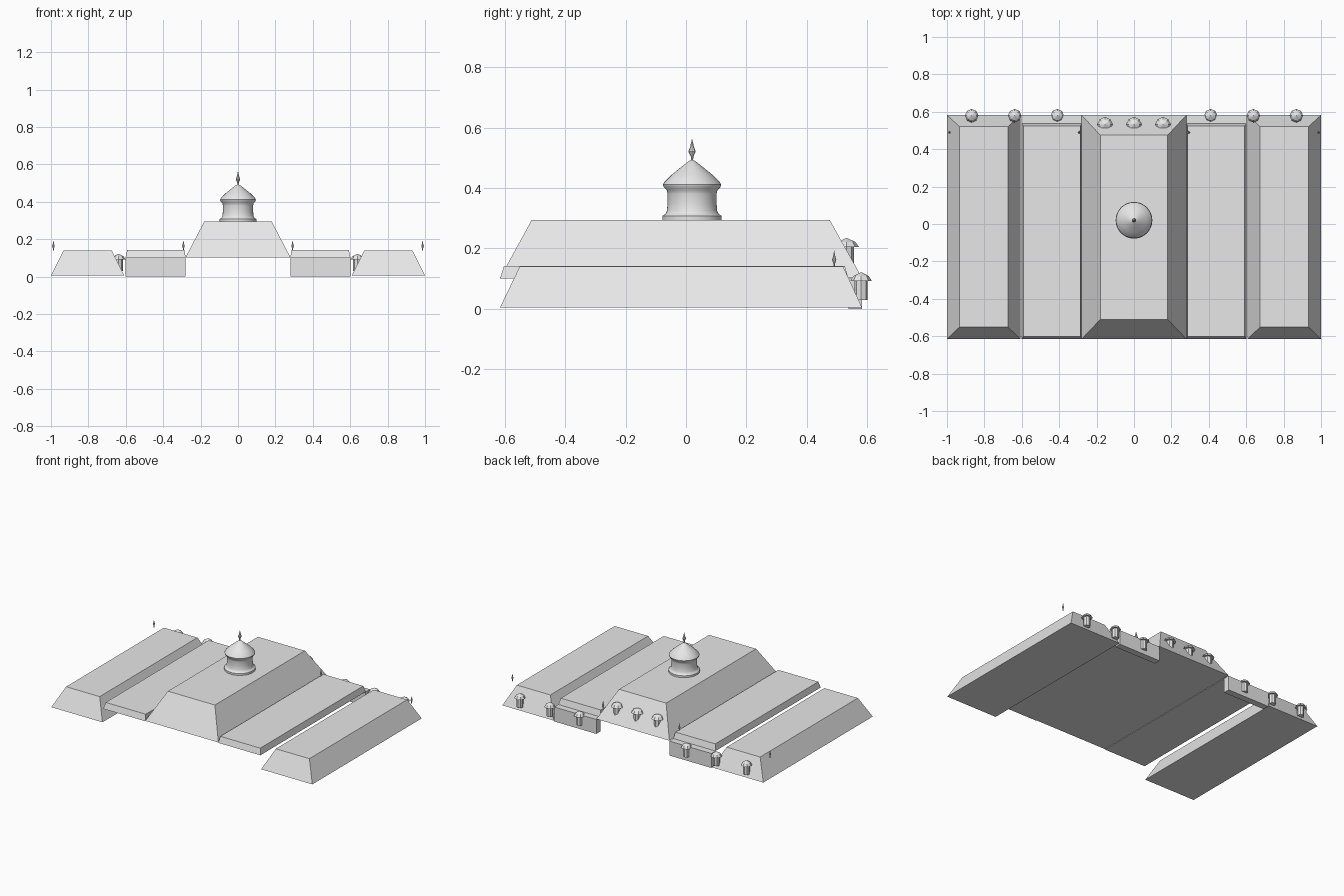
import bpy
import bmesh
import math

if "Cube" in bpy.data.objects:
    bpy.data.objects.remove(bpy.data.objects["Cube"], do_unlink=True)

grey = bpy.data.materials.new("light grey")
grey.use_nodes = True
grey.diffuse_color = (0.8, 0.8, 0.8, 1)
grey.node_tree.nodes["Principled BSDF"].inputs["Base Color"].default_value = (0.8, 0.8, 0.8, 1)


def finish(name, bm, smooth=False):
    """Turn a bmesh into a grey object."""
    bmesh.ops.recalc_face_normals(bm, faces=bm.faces)
    mesh = bpy.data.meshes.new(name)
    bm.to_mesh(mesh)
    bm.free()
    mesh.materials.append(grey)
    obj = bpy.data.objects.new(name, mesh)
    bpy.context.collection.objects.link(obj)
    if smooth:
        bpy.ops.object.select_all(action='DESELECT')
        obj.select_set(True)
        bpy.context.view_layer.objects.active = obj
        bpy.ops.object.shade_smooth_by_angle(angle=math.radians(35))
    return obj


def frustum(name, base, top, z0, z1):
    """Block with a base and a top rectangle, each (x0, x1, y0, y1)."""
    bm = bmesh.new()
    rings = []
    for (x0, x1, y0, y1), z in ((base, z0), (top, z1)):
        corners = ((x0, y0), (x1, y0), (x1, y1), (x0, y1))
        rings.append([bm.verts.new((x, y, z)) for x, y in corners])
    low, high = rings
    bm.faces.new(low)
    bm.faces.new(high)
    for i in range(4):
        j = (i + 1) % 4
        bm.faces.new((low[i], low[j], high[j], high[i]))
    return finish(name, bm)


def lathe(name, profile, x, y, sides, smooth=False):
    """Turn a (radius, z) profile around a vertical axis."""
    bm = bmesh.new()
    rings = []
    for r, z in profile:
        if r == 0:
            rings.append([bm.verts.new((x, y, z))] * sides)
        else:
            angles = [2 * math.pi * i / sides for i in range(sides)]
            rings.append([bm.verts.new((x + r * math.cos(a), y + r * math.sin(a), z))
                          for a in angles])
    for low, high in zip(rings, rings[1:]):
        for i in range(sides):
            j = (i + 1) % sides
            loop = list(dict.fromkeys((low[i], low[j], high[j], high[i])))
            bm.faces.new(loop)
    for ring in (rings[0], rings[-1]):
        if len(set(ring)) == sides:
            bm.faces.new(ring)
    return finish(name, bm, smooth)


def finial(name, x, y, z, height, radius):
    """Slim spindle-shaped spike."""
    shape = ((0.3, 0), (0.35, 0.2), (1, 0.43), (0.5, 0.65), (0, 1))
    lathe(name, [(r * radius, z + h * height) for r, h in shape], x, y, 8, True)


def turret(name, x, y, z0, z1, body_radius, hat_radius):
    """Eight-sided turret with a low domed hat."""
    lathe(name + "_body", ((body_radius, z0), (body_radius, z1)), x, y, 8)
    hat = ((hat_radius, z1), (hat_radius * 0.7, z1 + 0.017), (0, z1 + 0.03))
    lathe(name + "_hat", hat, x, y, 8)


# Central hipped roof
frustum("central_roof", (-0.28, 0.28, -0.615, 0.582), (-0.18, 0.18, -0.51, 0.475), 0.103, 0.295)

# Side roofs, connecting slabs and rear walls, on both sides
for side, s in (("left", 1), ("right", -1)):
    def span(a, b):
        return tuple(sorted((s * a, s * b)))

    frustum(side + "_wing_roof", span(0.608, 1.0) + (-0.615, 0.582),
            span(0.675, 0.932) + (-0.55, 0.52), 0.005, 0.14)
    frustum(side + "_link_roof", span(0.28, 0.602) + (-0.615, 0.537),
            span(0.286, 0.592) + (-0.602, 0.525), 0.1, 0.142)
    wall = span(0.28, 0.602) + (0.537, 0.582)
    frustum(side + "_rear_wall", wall, wall, 0, 0.1)

    # Rear turrets and corner finials
    for i, x in enumerate((0.41, 0.638, 0.868)):
        turret(f"{side}_turret_{i + 1}", s * x, 0.579, 0.03, 0.092, 0.022, 0.036)
    for place, x in (("inner", 0.292), ("outer", 0.987)):
        finial(f"{side}_{place}_finial", s * x, 0.49, 0.138, 0.057, 0.007)

# Turrets on the rear slope of the central roof
for i, x in enumerate((-0.155, 0, 0.155)):
    turret(f"central_turret_{i + 1}", x, 0.531, 0.15, 0.205, 0.024, 0.041)

# Round lantern with a bell-edged conical roof
lathe("lantern", ((0.098, 0.293), (0.098, 0.308), (0.088, 0.314), (0.083, 0.325),
                  (0.081, 0.35), (0.081, 0.38), (0.084, 0.393), (0.094, 0.403),
                  (0.096, 0.411), (0.092, 0.419), (0.066, 0.445), (0.035, 0.47),
                  (0.012, 0.488), (0, 0.494)), 0, 0.02, 48, True)
finial("lantern_finial", 0, 0.02, 0.488, 0.076, 0.012)
